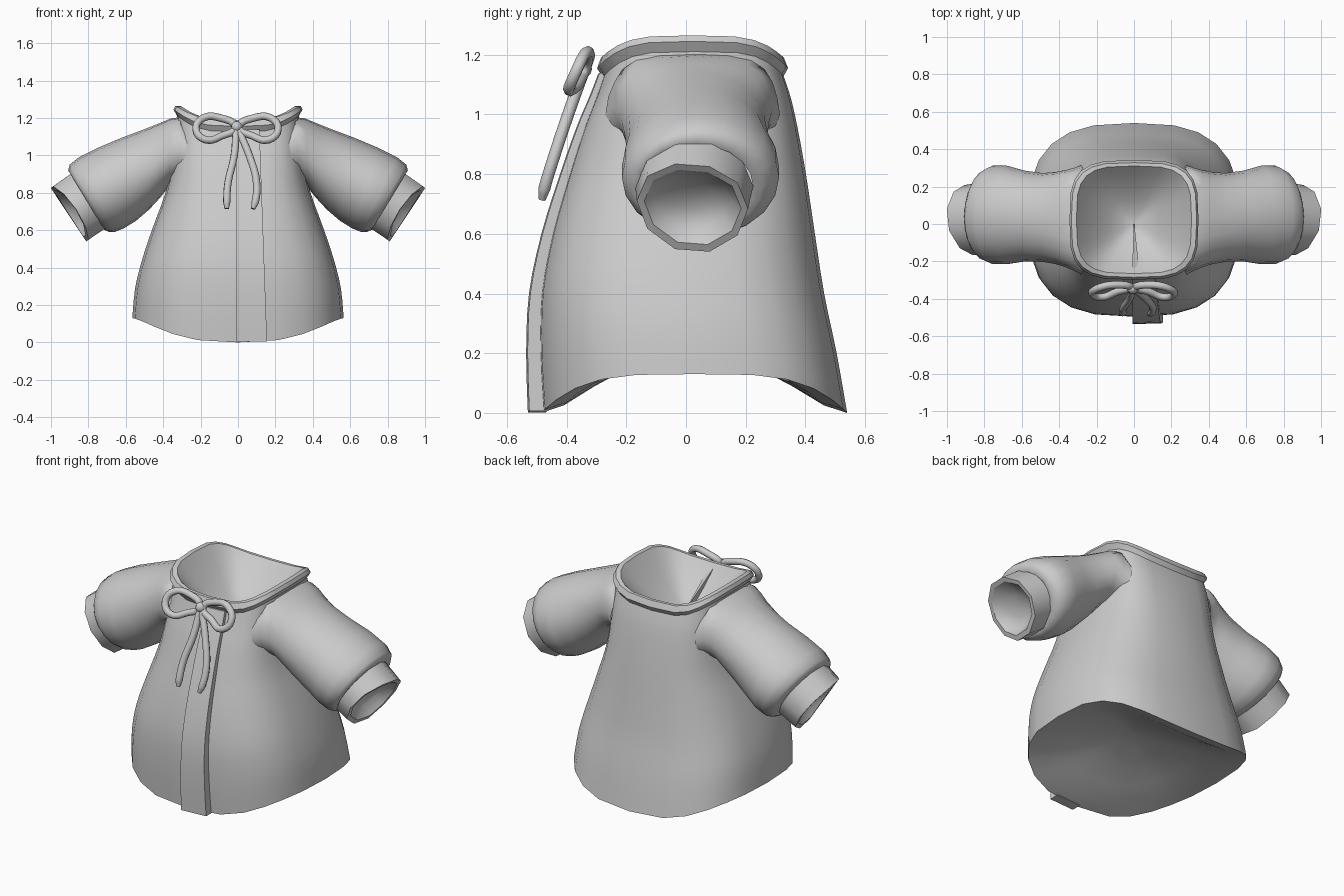
import bpy, bmesh, math
from mathutils import Vector

if "Cube" in bpy.data.objects:
    bpy.data.objects.remove(bpy.data.objects["Cube"])

cloth = bpy.data.materials.new("light_grey_cloth")
cloth.diffuse_color = (0.6, 0.6, 0.6, 1)
cloth.use_nodes = True
cloth.node_tree.nodes["Principled BSDF"].inputs["Base Color"].default_value = cloth.diffuse_color


def finish(ob, angle=35):
    ob.data.materials.append(cloth)
    bpy.ops.object.select_all(action='DESELECT')
    ob.select_set(True)
    bpy.context.view_layer.objects.active = ob
    bpy.ops.object.shade_smooth_by_angle(angle=math.radians(angle))
    return ob


def loft(name, rings, caps=False, tip=None, angle=35):
    """Skin a row of closed rings; tip closes the last ring to a point."""
    bm = bmesh.new()
    vs = [[bm.verts.new(p) for p in r] for r in rings]
    n = len(vs[0])
    for a, b in zip(vs, vs[1:]):
        for j in range(n):
            k = (j + 1) % n
            bm.faces.new((a[j], a[k], b[k], b[j]))
    if caps:
        bm.faces.new(vs[0][::-1])
        bm.faces.new(vs[-1])
    if tip:
        t = bm.verts.new(tip)
        for j in range(n):
            bm.faces.new((vs[-1][j], vs[-1][(j + 1) % n], t))
    me = bpy.data.meshes.new(name)
    bm.to_mesh(me)
    bm.free()
    ob = bpy.data.objects.new(name, me)
    bpy.context.collection.objects.link(ob)
    return finish(ob, angle)


def spow(v, e):
    return math.copysign(abs(v) ** e, v)


def body_ring(z, hx, yf, yb, power, rise, n=24):
    """Rounded-square ring whose sides are lifted by rise."""
    pts = []
    for j in range(n):
        a = 2 * math.pi * j / n
        c, s = spow(math.cos(a), 2 / power), spow(math.sin(a), 2 / power)
        pts.append(Vector((hx * c, (yf + yb) / 2 + (yb - yf) / 2 * s,
                           z + rise * (1 - s ** 4))))
    return pts


def smooth_rows(rows, steps=3):
    """Catmull-Rom interpolation between rows of numbers."""
    out = []
    for i in range(len(rows) - 1):
        p0, p1, p2 = rows[max(i - 1, 0)], rows[i], rows[i + 1]
        p3 = rows[min(i + 2, len(rows) - 1)]
        for k in range(steps):
            t = k / steps
            out.append([.5 * (2 * b + (c - a) * t + (2 * a - 5 * b + 4 * c - d) * t * t
                              + (3 * b - a - 3 * c + d) * t ** 3)
                        for a, b, c, d in zip(p0, p1, p2, p3)])
    return out + [list(rows[-1])]


def blend(ring, scale, lift, centre):
    """Ring shrunk towards a centre, with its height moved towards it by lift."""
    c = Vector(centre)
    return [Vector((c.x + (p.x - c.x) * scale, c.y + (p.y - c.y) * scale,
                    p.z + (c.z - p.z) * lift)) for p in ring]


# flared body: height, half width, front y, back y, squareness, side lift
LEVELS = smooth_rows([(0.0, .565, -.485, .54, 2.8, .13), (.2, .55, -.495, .505, 2.8, .09),
                      (.4, .512, -.49, .463, 2.8, .045), (.6, .457, -.453, .432, 2.8, .01),
                      (.8, .388, -.395, .402, 3.0, 0), (.96, .352, -.342, .373, 3.4, 0),
                      (1.06, .337, -.302, .35, 3.6, .03), (1.135, .325, -.275, .325, 3.6, .08)])
rings = [body_ring(*l) for l in LEVELS]
loft("jacket_body", rings)

# hollow underside
UNDER = (0, .02, .21)
loft("underside", [blend(rings[0], s, l, UNDER)[::-1] for s, l in
                   ((1, 0), (.85, .12), (.65, .42), (.42, .72), (.2, .92))], tip=UNDER, angle=60)

# neck band
COLLAR = [body_ring(1.125, .325, -.28, .325, 3.5, .085),
          body_ring(1.155, .345, -.298, .342, 3.5, .09),
          body_ring(1.19, .335, -.285, .328, 3.5, .075),
          body_ring(1.19, .308, -.265, .31, 3.5, .075)]
loft("collar", COLLAR, angle=25)

# shallow bowl of lining closing the neck
LINING = (0, .0, .99)
loft("neck_lining", [blend(COLLAR[-1], s, l, LINING) for s, l in
                     ((1, 0), (.85, .25), (.65, .52), (.42, .78), (.2, .94))], tip=LINING, angle=60)

# narrow fold of cloth running down the lining from the front of the neck
loft("inner_fold", [[Vector(p) for p in ((-.01, -.27, 1.18), (.03, -.27, 1.16), (.005, -.27, 1.05))],
                    [Vector(p) for p in ((-.002, 0, 1.015), (.002, 0, 1.01), (0, 0, .98))]], caps=True)


def sleeve_ring(tx, tz, bx, bz, y0, y1, n, tilt=0, power=2):
    top, bot = Vector((tx, 0, tz)), Vector((bx, 0, bz))
    mid, axis = (top + bot) / 2, (top - bot) / 2
    ring = []
    for j in range(n):
        a = 2 * math.pi * (j + .5 * (n == 10)) / n
        e = 2 / power if math.cos(a) > 0 else 1  # only the upper half is squared
        p = mid + axis * spow(math.cos(a), e)
        p.y = (y0 + y1) / 2 - (y1 - y0) / 2 * spow(math.sin(a), e)
        # front of the cuff is cut back so that the opening turns forward
        ring.append(p - Vector((.83, 0, -.55)) * tilt * max(0, math.sin(a)))
    return ring


# puffed sleeves flaring into the shoulders, mirrored
SLEEVE = [(.265, 1.13, .30, .87, -.27, .315, 3), (.305, 1.205, .335, .845, -.25, .30, 3),
          (.36, 1.197, .375, .825, -.23, .288, 2.7), (.42, 1.172, .415, .775, -.215, .278, 2.4),
          (.5, 1.14, .475, .71, -.203, .272, 2.2),
          (.62, 1.095, .545, .65, -.2, .285, 2), (.75, 1.04, .61, .61, -.215, .312, 2),
          (.85, .99, .66, .59, -.215, .312, 2), (.90, .95, .69, .59, -.195, .285, 2),
          (.908, .92, .715, .602, -.175, .255, 2), (.895, .90, .72, .62, -.16, .225, 2)]
CUFF = [(.89, .915, .70, .605, -.17, .225, 10), (1.006, .833, .807, .533, -.165, .208, 10, .05),
        (.987, .813, .823, .558, -.14, .185, 10, .045)]
sleeves = loft("sleeves", [sleeve_ring(*r[:6], 20, 0, r[6]) for r in SLEEVE], angle=60)
cuffs = loft("cuffs", [sleeve_ring(*r) for r in CUFF], angle=40)

# recessed lining inside the cuffs
lining = loft("cuff_lining", [sleeve_ring(*CUFF[2]),
                              sleeve_ring(.935, .80, .79, .62, -.11, .155, 10, .015),
                              sleeve_ring(.885, .775, .80, .68, -.05, .095, 10)],
              tip=(.835, .022, .73), angle=60)
for ob in (sleeves, cuffs, lining):
    ob.modifiers.new("mirror", 'MIRROR')

# raised placket down the front, following the body
rows = []
for z, hx, yf, *_ in LEVELS:
    t = z / 1.135
    w, d = .155 - .04 * t, .045 - .025 * t
    z = max(z, .002)
    rows.append([Vector(p) for p in ((-.008, yf + .015, z), (-.008, yf - d, z),
                                     (w, yf - d + .005, z + .004), (w, yf + .02, z + .004))])
loft("front_placket", rows, caps=True)


def cord(name, pts, cyclic=False, r=.02):
    cu = bpy.data.curves.new(name, 'CURVE')
    cu.dimensions = '3D'
    cu.bevel_depth, cu.bevel_resolution, cu.resolution_u = r, 2, 4
    cu.use_fill_caps = True
    sp = cu.splines.new('BEZIER')
    sp.bezier_points.add(len(pts) - 1)
    for b, p in zip(sp.bezier_points, pts):
        b.co = p
        b.handle_left_type = b.handle_right_type = 'AUTO'
    if not cyclic:  # rounded end
        sp.bezier_points[-1].radius = .6
    sp.use_cyclic_u = cyclic
    ob = bpy.data.objects.new(name, cu)
    bpy.context.collection.objects.link(ob)
    bpy.ops.object.select_all(action='DESELECT')
    ob.select_set(True)
    bpy.context.view_layer.objects.active = ob
    bpy.ops.object.convert(target='MESH')
    finish(bpy.context.object, 50)


# bow loops, hanging tails and knot
for s, side in ((-1, "left"), (1, "right")):
    cord(side + "_bow_loop", [(s * x - .005, y, z) for x, y, z in (
        (.01, -.34, 1.15), (.09, -.325, 1.2), (.18, -.34, 1.2),
        (.22, -.37, 1.14), (.17, -.392, 1.084), (.08, -.36, 1.105))], True)
cord("left_tail", [(-.01, -.345, 1.14), (-.02, -.395, 1.0), (-.054, -.445, .85),
                   (-.06, -.475, .75), (-.06, -.482, .715)])
cord("right_tail", [(.0, -.345, 1.14), (.06, -.395, 1.0), (.1, -.445, .85),
                    (.092, -.475, .75), (.08, -.482, .715)])
bpy.ops.mesh.primitive_uv_sphere_add(segments=10, ring_count=6, radius=.03, location=(-.007, -.345, 1.153))
bpy.context.object.name = "bow_knot"
finish(bpy.context.object, 50)
